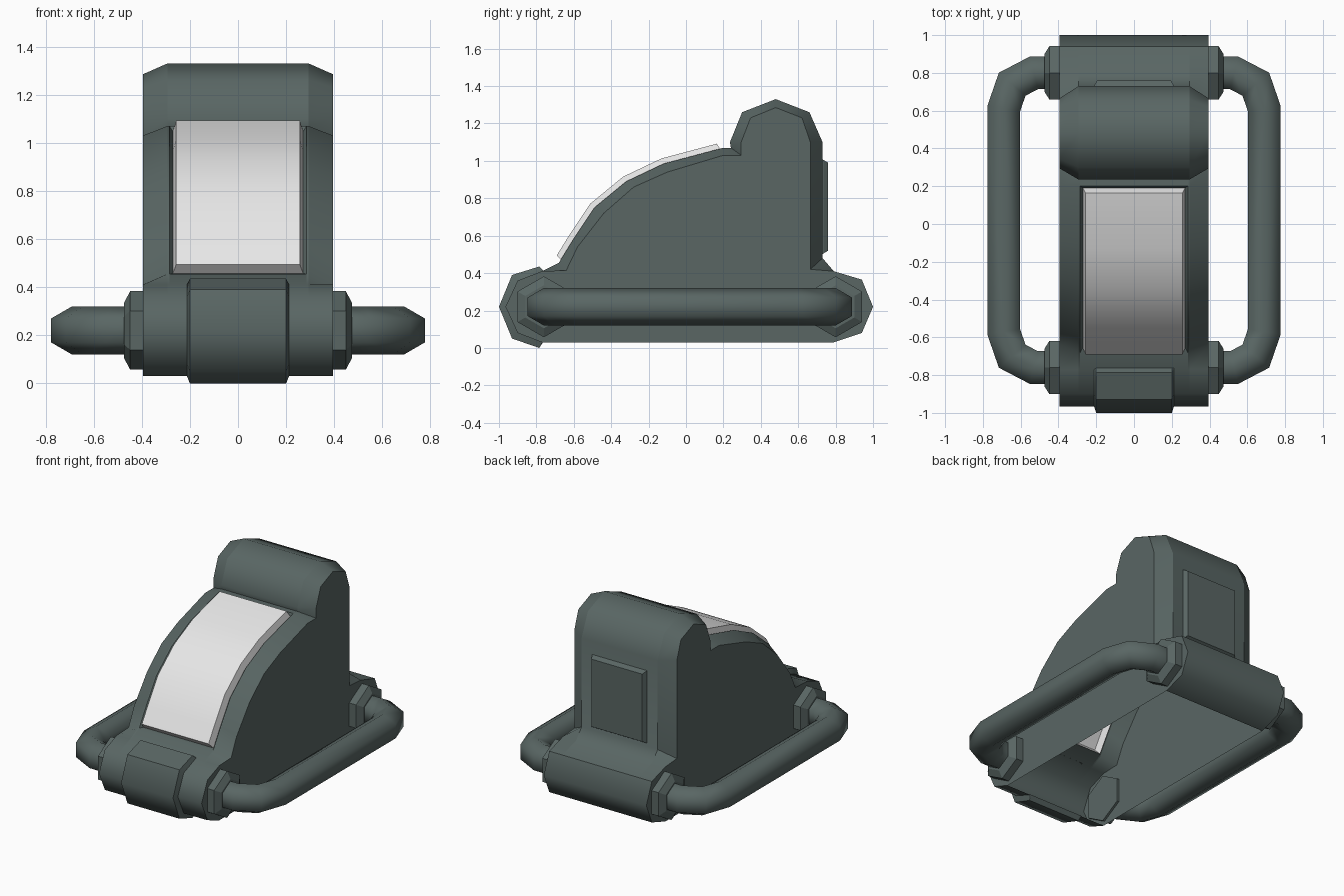
import bpy, bmesh, math
from mathutils import Vector

if "Cube" in bpy.data.objects:
    bpy.data.objects.remove(bpy.data.objects["Cube"])


def material(name, rgb):
    m = bpy.data.materials.new(name)
    m.diffuse_color = (*rgb, 1)
    m.use_nodes = True
    m.node_tree.nodes["Principled BSDF"].inputs["Base Color"].default_value = m.diffuse_color
    return m


DARK = material("dark grey metal", (0.10, 0.133, 0.127))
WHITE = material("white panel", (0.8, 0.8, 0.8))


def loft(bm, rings, closed=True, caps=True):
    rows = [[bm.verts.new(p) for p in r] for r in rings]
    n = len(rows[0])
    for a, b in zip(rows, rows[1:]):
        for i in range(n if closed else n - 1):
            j = (i + 1) % n
            bm.faces.new((a[i], a[j], b[j], b[i]))
    if caps:
        bm.faces.new(rows[0])
        bm.faces.new(rows[-1][::-1])
    bmesh.ops.recalc_face_normals(bm, faces=bm.faces)


def finish(bm, name, angle=50, sharp_sides=False):
    bm.normal_update()
    for f in bm.faces:
        f.smooth = True
    for e in bm.edges:
        e.smooth = len(e.link_faces) == 2 and e.calc_face_angle() < math.radians(angle)
        # edges running around the profile stay crisp
        if sharp_sides and abs(e.verts[0].co.x - e.verts[1].co.x) < 0.001 and abs(e.verts[0].co.x) > 0.19:
            e.smooth = False
    me = bpy.data.meshes.new(name)
    bm.to_mesh(me)
    bm.free()
    me.materials.append(DARK)
    me.materials.append(WHITE)
    ob = bpy.data.objects.new(name, me)
    bpy.context.collection.objects.link(ob)
    return ob


def section(x, profile):
    return [(x, y, z) for y, z in profile]


# body shell: rollers, curved front and head, open underneath
front_roll = [(-0.77, 0.03), (-0.90, 0.08), (-0.965, 0.22), (-0.90, 0.36), (-0.77, 0.41)]
back_roll = [(0.79, 0.41), (0.94, 0.365), (1.0, 0.22), (0.94, 0.08), (0.79, 0.03)]
outer = [(-0.68, 0.455), (-0.60, 0.585), (-0.49, 0.75), (-0.32, 0.89), (-0.12, 0.985),
         (0.20, 1.07), (0.24, 1.07), (0.235, 1.10), (0.30, 1.26), (0.48, 1.33),
         (0.66, 1.26), (0.73, 1.10), (0.73, 0.48)]
inner = [(-0.64, 0.415), (-0.58, 0.54), (-0.44, 0.72), (-0.28, 0.86), (-0.10, 0.94),
         (0.20, 1.03), (0.295, 1.03), (0.295, 1.10), (0.345, 1.23), (0.48, 1.285),
         (0.62, 1.23), (0.665, 1.10), (0.665, 0.42)]
bm = bmesh.new()
loft(bm, [section(x, front_roll + (inner if abs(x) > 0.39 else outer) + back_roll)
          for x in (-0.395, -0.293, -0.285, 0.285, 0.293, 0.395)], closed=False)
# make sure the outside faces out on the open shell
top = max(bm.faces, key=lambda f: f.calc_center_median().z)
if top.normal.z < 0:
    bmesh.ops.reverse_faces(bm, faces=bm.faces)
# groove and raised white panel on the curved front
panel = []
for f in bm.faces:
    c = f.calc_center_median()
    if abs(c.x) < 0.01 and c.y < 0.2 and c.z > 0.45:
        panel.append(f)
bmesh.ops.inset_region(bm, faces=panel, thickness=0.014, depth=-0.02, use_even_offset=True)
for f in panel:
    f.material_index = 1
r = bmesh.ops.inset_region(bm, faces=panel, thickness=0.014, depth=0.05, use_even_offset=True)
for f in r["faces"]:
    f.material_index = 1
finish(bm, "body", sharp_sides=True)

# raised band around the front roller
band_out = [(-0.765, 0.03), (-0.785, 0.0), (-0.93, 0.05), (-1.0, 0.22),
            (-0.93, 0.39), (-0.785, 0.435), (-0.76, 0.412)]
band_in = [(-0.765, 0.03), (-0.77, 0.03), (-0.90, 0.08), (-0.965, 0.22),
           (-0.90, 0.36), (-0.77, 0.41), (-0.76, 0.412)]
bm = bmesh.new()
loft(bm, [section(x, band_in if abs(x) > 0.205 else band_out)
          for x in (-0.212, -0.2, 0.2, 0.212)], closed=False, caps=False)
if max(bm.faces, key=lambda f: f.calc_center_median().z).normal.z < 0:
    bmesh.ops.reverse_faces(bm, faces=bm.faces)
finish(bm, "roller_band", sharp_sides=True)

# raised plate on the back of the head
bm = bmesh.new()
loft(bm, [[(sx * w, y, 0.755 + sz * h) for sx, sz in ((-1, -1), (1, -1), (1, 1), (-1, 1))]
          for y, w, h in ((0.725, 0.21, 0.255), (0.735, 0.21, 0.25), (0.76, 0.195, 0.235))])
finish(bm, "back_plate", angle=20)

# hexagonal collars and side rails, both sides
HEX = [math.radians(30 + 60 * i) for i in range(6)]
FRONT, BACK, ZC = -0.76, 0.80, 0.22
bend = [(0.46, 0.0), (0.53, 0.0), (0.645, 0.06), (0.69, 0.19)]
path = [Vector((x, BACK - d)) for x, d in bend] + [Vector((x, FRONT + d)) for x, d in bend[::-1]]
for s, side in ((-1, "left"), (1, "right")):
    for yc, end in ((FRONT, "front"), (BACK, "back")):
        bm = bmesh.new()
        loft(bm, [[(s * x, yc + r * math.cos(a), ZC + r * math.sin(a)) for a in HEX]
                  for x, r in ((0.38, 0.163), (0.448, 0.163), (0.474, 0.115))])
        finish(bm, f"{side}_{end}_collar", angle=20)
    rings = []
    for i, p in enumerate(path):
        d1 = (p - path[max(i - 1, 0)]).normalized()
        d2 = (path[min(i + 1, len(path) - 1)] - p).normalized()
        t = (d1 + d2).normalized()
        n = Vector((-t.y, t.x))
        k = 0.1 / max(abs(t.dot(d2 if i == 0 else d1)), 0.5)
        rings.append([(s * (p.x + n.x * k * math.cos(a)), p.y + n.y * k * math.cos(a),
                       ZC + 0.1 * math.sin(a)) for a in HEX])
    bm = bmesh.new()
    loft(bm, rings)
    finish(bm, f"{side}_rail", angle=65)
